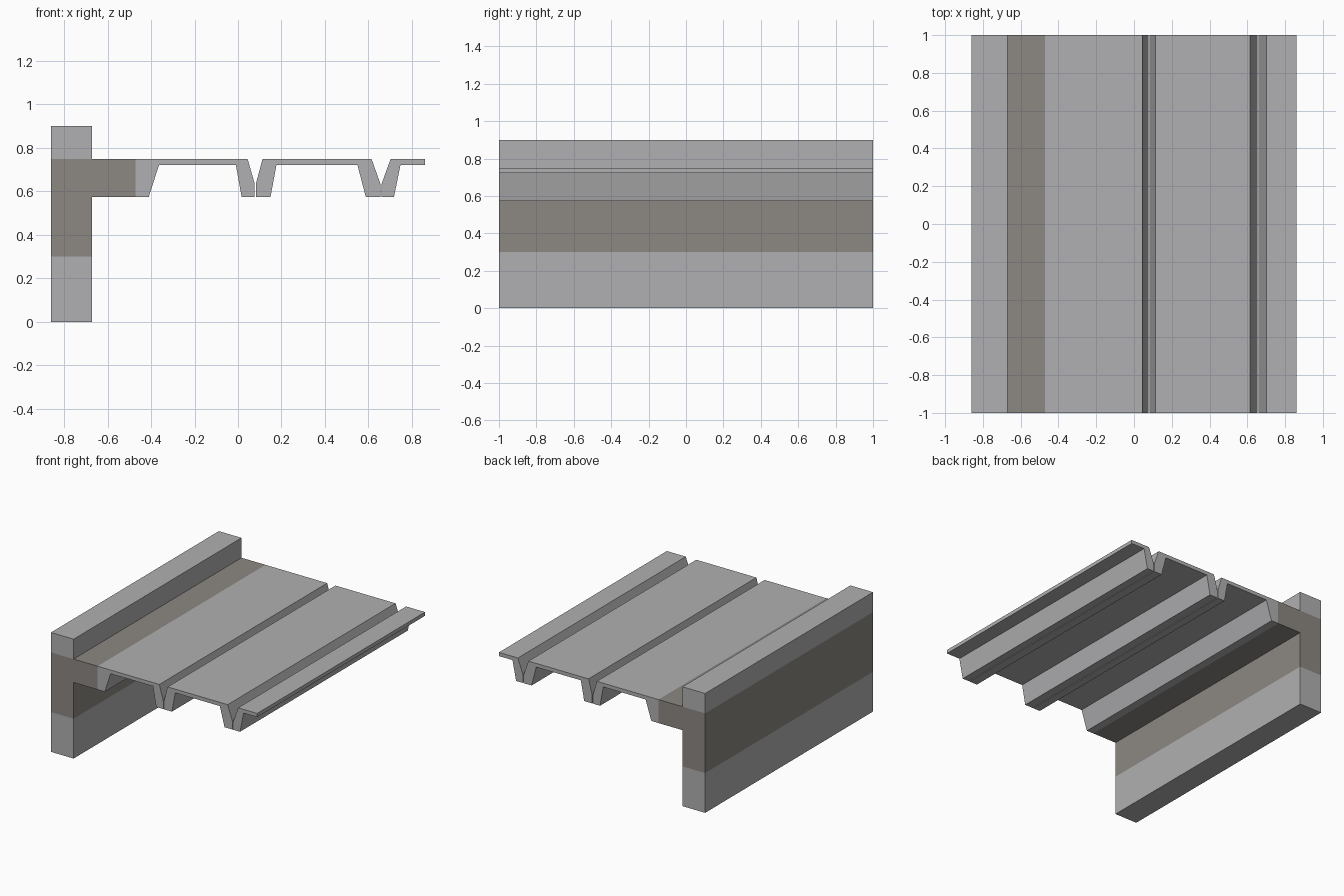
import bpy, bmesh

if "Cube" in bpy.data.objects:
    bpy.data.objects.remove(bpy.data.objects["Cube"])


def material(name, rgb):
    m = bpy.data.materials.new(name)
    m.diffuse_color = (*rgb, 1)
    m.use_nodes = True
    m.node_tree.nodes["Principled BSDF"].inputs["Base Color"].default_value = m.diffuse_color
    return m


GREY = material("concrete grey", (0.434, 0.434, 0.445))
BROWN = material("grout brown grey", (0.262, 0.242, 0.223))


def prism(name, profile, mat, open_edges=()):
    """Extrude an x/z profile along y; open_edges are joints left without a face."""
    bm = bmesh.new()
    front = [bm.verts.new((x, -1, z)) for x, z in profile]
    back = [bm.verts.new((x, 1, z)) for x, z in profile]
    bm.faces.new(front)
    bm.faces.new(back[::-1])
    n = len(profile)
    for i in range(n):
        if i not in open_edges:
            j = (i + 1) % n
            bm.faces.new((front[j], front[i], back[i], back[j]))
    me = bpy.data.meshes.new(name)
    bm.to_mesh(me)
    bm.free()
    me.materials.append(mat)
    ob = bpy.data.objects.new(name, me)
    bpy.context.collection.objects.link(ob)


# Levels: wall bands, plank underside, web underside, groove kink
TOP, WEB, LOW, KINK = 0.75, 0.722, 0.573, 0.634
W0, W1, B1 = -0.86, -0.671, -0.471

# Wall: lower and upper grey parts, brown cast-in joint between them
prism("lower_wall", [(W0, 0), (W1, 0), (W1, 0.3), (W0, 0.3)], GREY, (2,))
prism("upper_wall", [(W0, TOP), (W1, TOP), (W1, 0.9), (W0, 0.9)], GREY, (0,))
prism("cast_joint", [(W0, 0.3), (W1, 0.3), (W1, LOW), (B1, LOW), (B1, TOP),
                     (W1, TOP), (W0, TOP)], BROWN, (0, 3, 5))

# Deck planks: flat webs with tapered ribs
prism("inner_plank", [(B1, LOW), (-0.411, LOW), (-0.363, WEB), (-0.01, WEB),
                      (0.017, LOW), (0.077, LOW), (0.077, KINK), (0.044, TOP),
                      (B1, TOP)], GREY, (8,))
prism("middle_plank", [(0.082, LOW), (0.149, LOW), (0.177, WEB), (0.549, WEB),
                       (0.588, LOW), (0.655, LOW), (0.655, KINK), (0.614, TOP),
                       (0.113, TOP), (0.082, KINK)], GREY)
prism("outer_plank", [(0.66, LOW), (0.717, LOW), (0.747, WEB), (0.86, WEB),
                      (0.86, TOP), (0.702, TOP), (0.66, KINK)], GREY)
